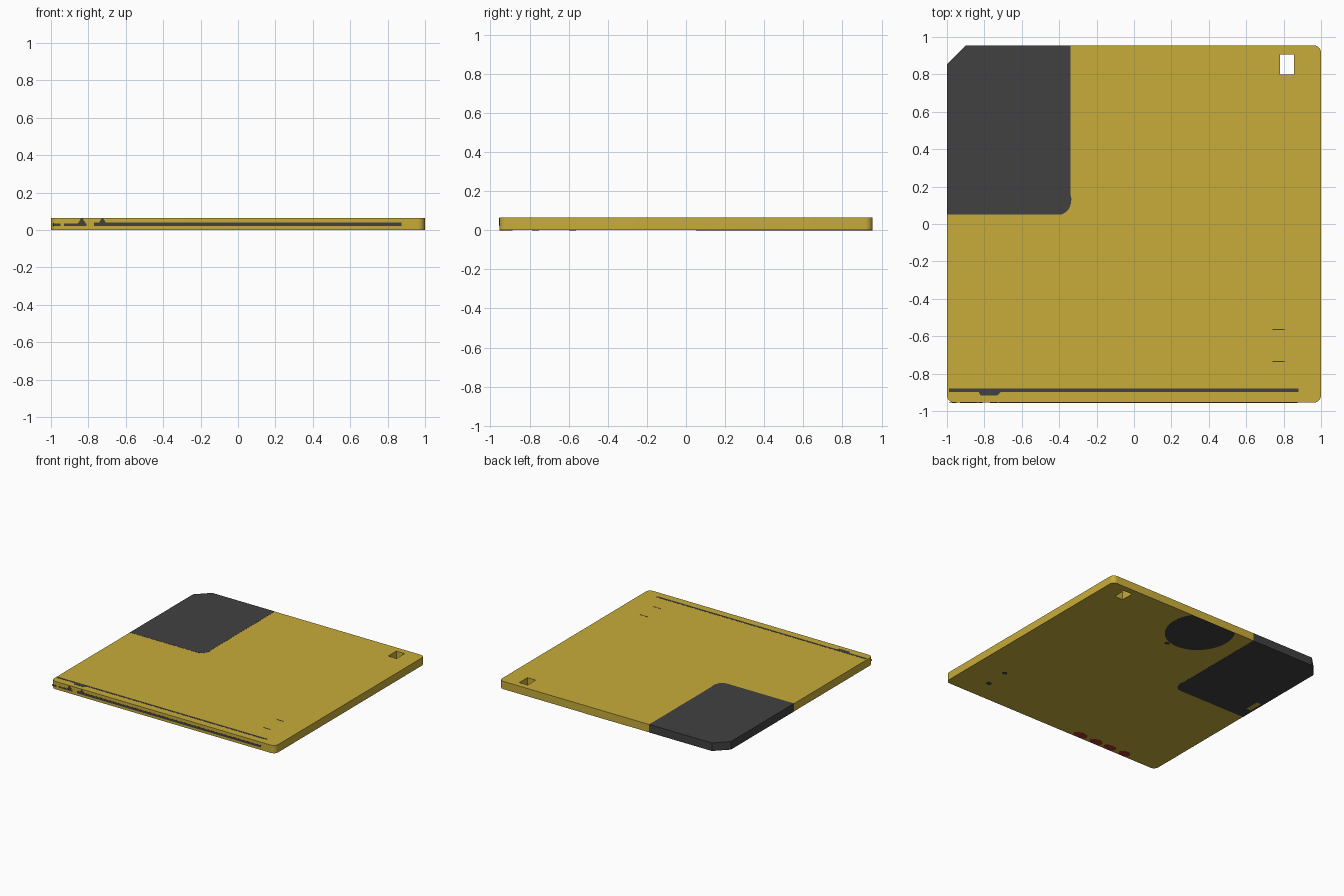
import bpy, math
from mathutils import Matrix

if "Cube" in bpy.data.objects:
    bpy.data.objects.remove(bpy.data.objects["Cube"])

H, T = 0.065, 0.001          # total thickness, painted plate thickness


def material(name, rgb):
    m = bpy.data.materials.new(name)
    m.diffuse_color = (*rgb, 1)
    m.use_nodes = True
    m.node_tree.nodes["Principled BSDF"].inputs["Base Color"].default_value = m.diffuse_color
    return m


GOLD = material("gold plastic", (0.58, 0.415, 0.042))
DARK = material("dark grey", (0.053, 0.053, 0.053))
RED = material("dark red", (0.40, 0.038, 0.026))


def prism(name, outlines, z0, z1, mat, matrix=None):
    """Extruded flat outline; further outlines become holes."""
    cu = bpy.data.curves.new(name, 'CURVE')
    cu.dimensions, cu.fill_mode, cu.extrude = '2D', 'BOTH', (z1 - z0) / 2
    for pts in outlines:
        sp = cu.splines.new('POLY')
        sp.points.add(len(pts) - 1)
        for p, (x, y) in zip(sp.points, pts):
            p.co = (x, y, 0, 1)
        sp.use_cyclic_u = True
    ob = bpy.data.objects.new(name, cu)
    bpy.context.collection.objects.link(ob)
    ob.data.materials.append(mat)
    ob.matrix_world = (matrix or Matrix()) @ Matrix.Translation((0, 0, (z0 + z1) / 2))
    bpy.ops.object.select_all(action='DESELECT')
    ob.select_set(True)
    bpy.context.view_layer.objects.active = ob
    bpy.ops.object.convert(target='MESH')
    bpy.ops.object.shade_smooth_by_angle(angle=math.radians(35))
    return bpy.context.object


def arc(cx, cy, rx, ry, a0, a1, n=8):
    return [(cx + rx * math.cos(math.radians(a0 + (a1 - a0) * i / n)),
             cy + ry * math.sin(math.radians(a0 + (a1 - a0) * i / n))) for i in range(n + 1)]


def rect(x0, y0, x1, y1):
    return [(x0, y0), (x1, y0), (x1, y1), (x0, y1)]


def ellipse(cx, cy, rx, ry, n=20):
    return arc(cx, cy, rx, ry, 0, 360, n)[:-1]


W, D, R = 1.0, 0.955, 0.04

# curved inner boundary between the shutter and the body
seam = [(-W, 0.05)] + arc(-0.40, 0.13, 0.065, 0.08, -90, 20) + [(-0.34, 0.18), (-0.34, D)]

# body with notch for the shutter and a square through hole
body = (arc(-W + R, -D + R, R, R, 180, 270) + arc(W - R, -D + R, R, R, 270, 360)
        + arc(W - R, D - R, R, R, 0, 90) + seam[::-1])
prism("disk_body", [body, rect(0.78, 0.80, 0.855, 0.905)], T, H - T, GOLD)

# metal shutter with the chamfered corner
prism("shutter", [seam + [(-0.9, D), (-W, 0.855)]], 0, H, DARK)

# painted marks on the top
top = (H - T, H)
prism("top_stripe", [rect(-0.99, -0.897, 0.88, -0.880)], *top, DARK)
prism("top_stripe_tab", [[(-0.83, -0.897), (-0.82, -0.917), (-0.73, -0.917), (-0.71, -0.897)]], *top, DARK)
for i, y in enumerate((-0.565, -0.735)):
    prism(f"top_slit_{i}", [rect(0.74, y - 0.003, 0.805, y + 0.003)], *top, DARK)

# painted marks underneath
prism("hub_patch", [arc(0.04, 0.80, 0.25, 0.27, 145, 395, 30)], 0, T, DARK)
for i, (x, y) in enumerate(((0.75, -0.58), (0.74, -0.77), (0.12, 0.52))):
    prism(f"underside_dot_{i}", [ellipse(x, y, 0.022, 0.018, 10)], 0, T, DARK)
for i, x in enumerate((-0.26, -0.41, -0.54, -0.68)):
    prism(f"red_mark_{i}", [ellipse(x, -0.92, 0.06 - 0.004 * i, 0.033)], 0, T, RED)
prism("shutter_slot", [rect(-0.98, 0.16, -0.94, 0.28)], -0.0006, T, GOLD)

# painted stripe and spots on the front edge
front = Matrix.Translation((0, -D, 0)) @ Matrix.Rotation(math.pi / 2, 4, 'X')
prism("front_stripe", [rect(-0.77, 0.021, 0.875, 0.039)], 0, T, DARK, front)
for i, (x, w) in enumerate(((-0.97, 0.02), (-0.90, 0.03), (-0.84, 0.03))):
    prism(f"front_spot_{i}", [rect(x - w, 0.022, x + w, 0.034)], 0, T, DARK, front)
for i, x in enumerate((-0.835, -0.725)):
    prism(f"front_peak_{i}", [[(x - 0.02, 0.036), (x + 0.02, 0.036), (x + 0.004, 0.062), (x - 0.004, 0.062)]],
          0, T, DARK, front)
